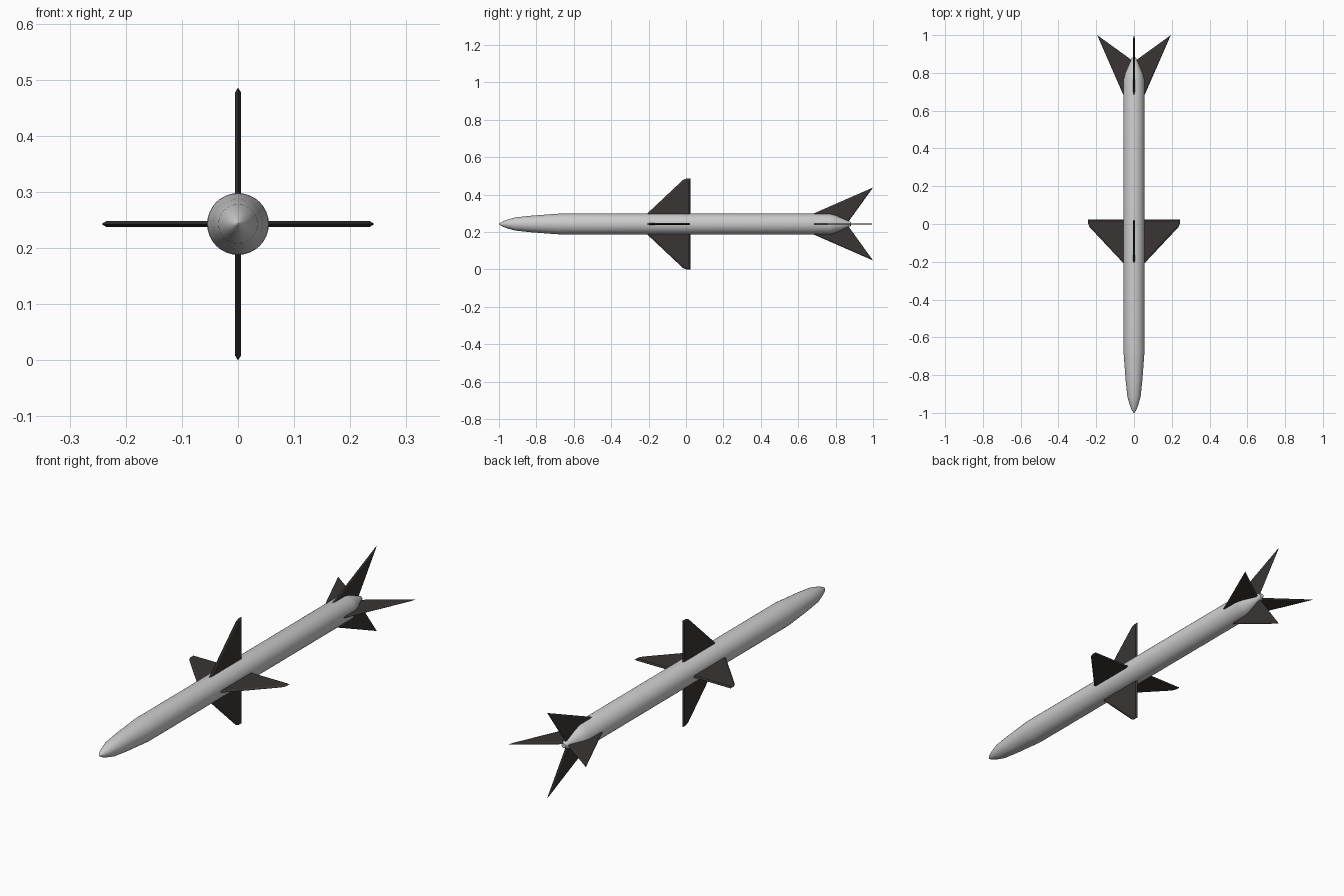
import bpy, bmesh, math
from mathutils import Vector, Matrix

if "Cube" in bpy.data.objects:
    bpy.data.objects.remove(bpy.data.objects["Cube"])

AXIS_Z = 0.243

dark = bpy.data.materials.new("dark_fin")
dark.diffuse_color = (0.04, 0.036, 0.034, 1)
dark.use_nodes = True
dark.node_tree.nodes["Principled BSDF"].inputs["Base Color"].default_value = dark.diffuse_color


def finish(bm, name, mat=None):
    bmesh.ops.recalc_face_normals(bm, faces=bm.faces)
    me = bpy.data.meshes.new(name)
    bm.to_mesh(me)
    bm.free()
    ob = bpy.data.objects.new(name, me)
    bpy.context.collection.objects.link(ob)
    if mat:
        me.materials.append(mat)
    return ob


def lathe(name, profile, n=32):
    """Revolve (y, radius) points around the long axis."""
    bm = bmesh.new()
    rings = []
    for y, r in profile:
        rings.append([bm.verts.new((r * math.cos(2 * math.pi * i / n), y,
                                    AXIS_Z + r * math.sin(2 * math.pi * i / n)))
                      for i in range(n)])
    for a, b in zip(rings, rings[1:]):
        for i in range(n):
            j = (i + 1) % n
            bm.faces.new((a[i], a[j], b[j], b[i]))
    bm.faces.new(rings[0])
    bm.faces.new(rings[-1])
    ob = finish(bm, name)
    bpy.context.view_layer.objects.active = ob
    ob.select_set(True)
    bpy.ops.object.shade_smooth_by_angle(angle=math.radians(25))
    ob.select_set(False)
    return ob


def fin(name, edge, face, half, turn):
    """Bevelled plate: sharp outline 'edge' mid-thickness, flat outline 'face' on both sides.
    Points are (distance from axis, y)."""
    bm = bmesh.new()
    layers = [[bm.verts.new((r, y, h)) for r, y in pts]
              for pts, h in ((face, -half), (edge, 0), (face, half))]
    n = len(edge)
    for a, b in zip(layers, layers[1:]):
        for i in range(n):
            j = (i + 1) % n
            bm.faces.new((a[i], a[j], b[j], b[i]))
    bm.faces.new(layers[0])
    bm.faces.new(layers[2])
    bm.transform(Matrix.Translation((0, 0, AXIS_Z)) @ Matrix.Rotation(turn, 4, 'Y'))
    return finish(bm, name, dark)


# Body tube with rounded nose and tapered tail
lathe("body", [(-1.0, 0.002), (-0.985, 0.012), (-0.96, 0.022), (-0.915, 0.035),
               (-0.83, 0.044), (-0.70, 0.054), (-0.68, 0.055), (0.765, 0.055),
               (0.80, 0.046), (0.872, 0.014), (0.882, 0.010)])

# Outlines of the mid wings and tail fins
wing_edge = [(0.03, -0.235), (0.235, -0.017), (0.243, 0.002), (0.243, 0.024), (0.03, 0.024)]
wing_face = [(0.03, -0.222), (0.228, -0.011), (0.235, 0.004), (0.235, 0.017), (0.03, 0.017)]
tail_edge = [(0.03, 0.625), (0.055, 0.68), (0.195, 1.0), (0.012, 0.868)]
tail_face = [(0.03, 0.64), (0.052, 0.69), (0.183, 0.985), (0.012, 0.860)]

for k, side in enumerate(("right", "bottom", "left", "top")):
    fin("wing_" + side, wing_edge, wing_face, 0.005, k * math.pi / 2)
    fin("tail_fin_" + side, tail_edge, tail_face, 0.004, k * math.pi / 2)
